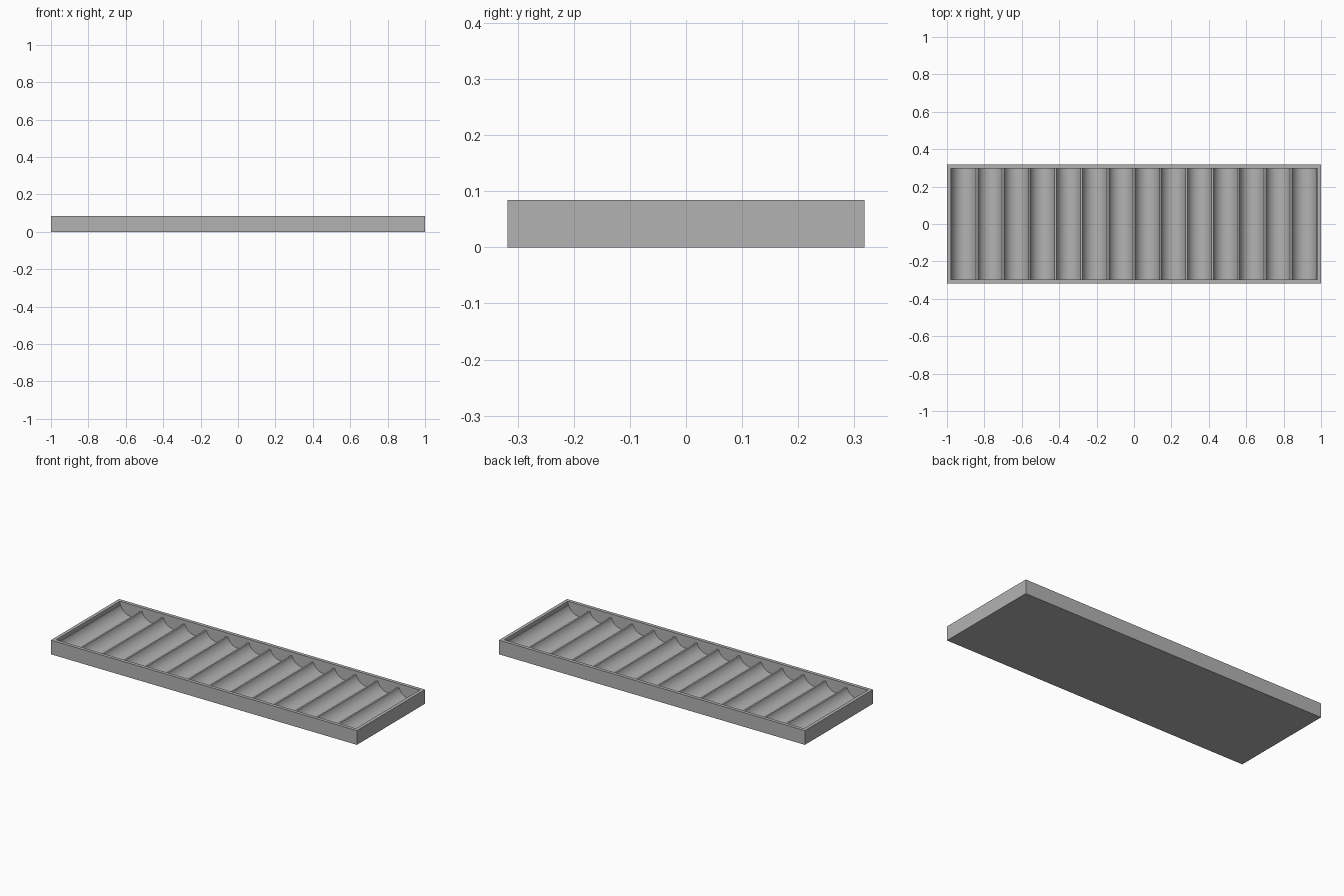
import bpy, bmesh, math

cube = bpy.data.objects.get("Cube")
if cube:
    bpy.data.objects.remove(cube, do_unlink=True)

# Main sizes
HALF_X, HALF_Y, HEIGHT = 1.0, 0.318, 0.084
WALL = 0.02
GROOVES, SEGMENTS = 14, 20
RIDGE_Z, FLOOR_Z = 0.062, 0.012
LAND = 0.010                      # flat width on top of each ridge

grey = bpy.data.materials.new("plain grey")
grey.use_nodes = True
colour = (0.45, 0.45, 0.45, 1)
grey.diffuse_color = colour
grey.node_tree.nodes["Principled BSDF"].inputs["Base Color"].default_value = colour


def groove_profile():
    """Cavity outline in x and z: end wall, row of round grooves, end wall."""
    inner = HALF_X - WALL
    pitch = 2 * inner / GROOVES
    half = (pitch - LAND) / 2
    depth = RIDGE_Z - FLOOR_Z
    radius = (half * half + depth * depth) / (2 * depth)
    sweep = math.asin(half / radius)
    points = [(-inner, HEIGHT), (-inner, RIDGE_Z)]
    for i in range(GROOVES):
        centre = -inner + (i + 0.5) * pitch
        for k in range(SEGMENTS + 1):
            a = sweep * (2 * k / SEGMENTS - 1)
            points.append((centre + radius * math.sin(a),
                           FLOOR_Z + radius * (1 - math.cos(a))))
    return points + [(inner, RIDGE_Z), (inner, HEIGHT)]


bm = bmesh.new()

# Grooved cavity, run from front to back
profile = groove_profile()
inner_y = HALF_Y - WALL
front = [bm.verts.new((x, -inner_y, z)) for x, z in profile]
back = [bm.verts.new((x, inner_y, z)) for x, z in profile]
for i in range(len(profile) - 1):
    bm.faces.new((front[i], front[i + 1], back[i + 1], back[i]))
bm.faces.new(front)
bm.faces.new(back)

# Outer walls, underside and flat rim
corners = [(-1, -1), (1, -1), (1, 1), (-1, 1)]
low = [bm.verts.new((sx * HALF_X, sy * HALF_Y, 0)) for sx, sy in corners]
top = [bm.verts.new((sx * HALF_X, sy * HALF_Y, HEIGHT)) for sx, sy in corners]
lip = [front[0], front[-1], back[-1], back[0]]
bm.faces.new(low)
for i in range(4):
    j = (i + 1) % 4
    bm.faces.new((low[i], low[j], top[j], top[i]))
    bm.faces.new((top[i], top[j], lip[j], lip[i]))
bmesh.ops.recalc_face_normals(bm, faces=bm.faces)

mesh = bpy.data.meshes.new("grooved_tray")
bm.to_mesh(mesh)
bm.free()
mesh.materials.append(grey)
tray = bpy.data.objects.new("grooved_tray", mesh)
bpy.context.collection.objects.link(tray)

# Round grooves shade smoothly, edges stay sharp
bpy.context.view_layer.objects.active = tray
tray.select_set(True)
bpy.ops.object.shade_smooth_by_angle(angle=math.radians(25))
